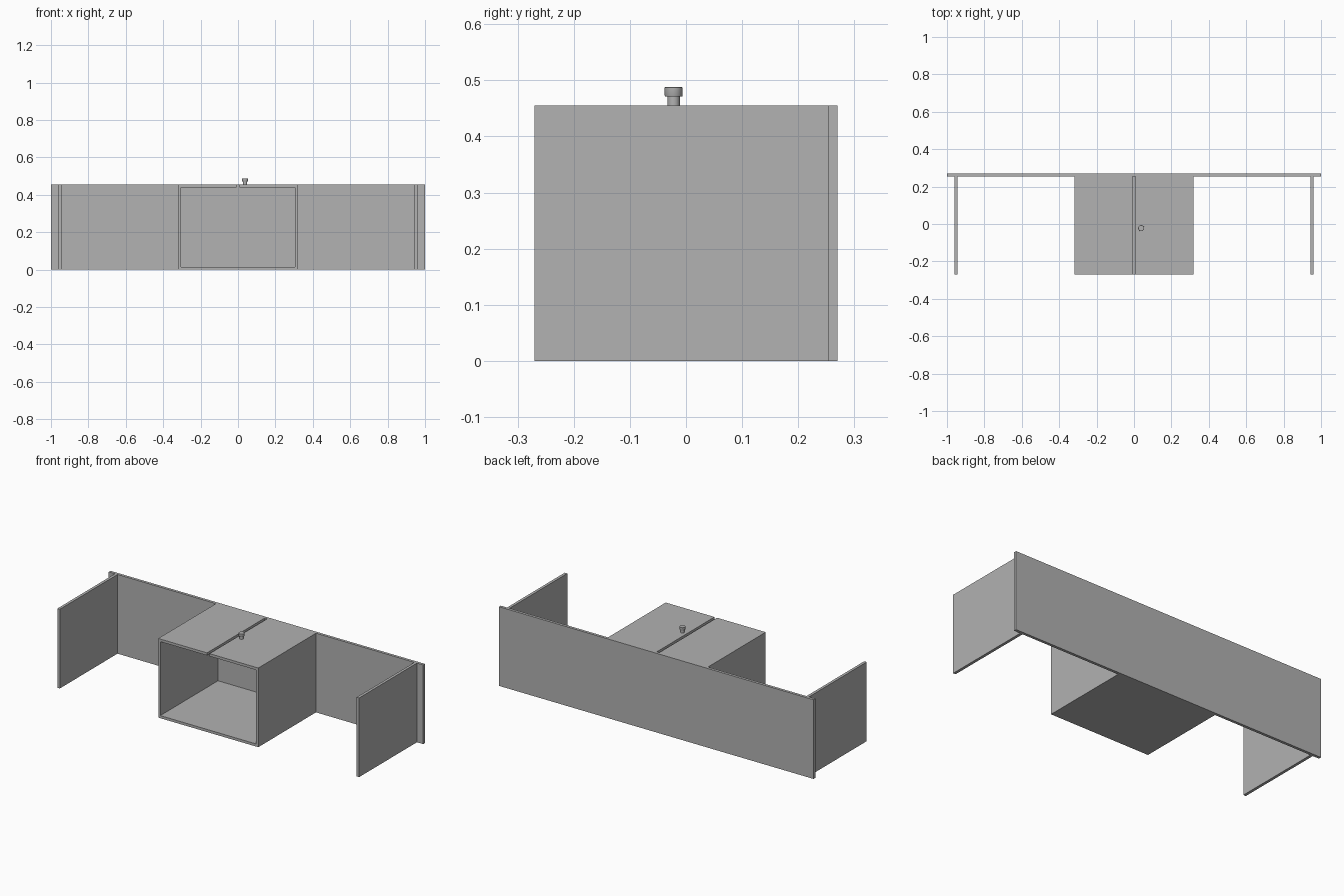
import bpy, bmesh, math

cube = bpy.data.objects.get("Cube")
if cube:
    bpy.data.objects.remove(cube, do_unlink=True)

# One plain grey for everything
grey = bpy.data.materials.new("plain_grey")
grey.use_nodes = True
colour = (0.445, 0.445, 0.445, 1)
grey.diffuse_color = colour
grey.node_tree.nodes["Principled BSDF"].inputs["Base Color"].default_value = colour


def panel(name, x, y, z):
    """Box spanning the given (low, high) range on each axis."""
    bpy.ops.mesh.primitive_cube_add(size=1)
    ob = bpy.context.object
    ob.name = name
    for v in ob.data.vertices:
        v.co = [lim[0] if c < 0 else lim[1] for c, lim in zip(v.co, (x, y, z))]
    ob.data.materials.append(grey)
    return ob


def lathe(name, profile, location, sides=24):
    """Turn a (radius, height) profile around the vertical axis."""
    bm = bmesh.new()
    rings = [[bm.verts.new((r * math.cos(2 * math.pi * i / sides),
                            r * math.sin(2 * math.pi * i / sides), h))
              for i in range(sides)] for r, h in profile]
    for low, high in zip(rings, rings[1:]):
        for i in range(sides):
            j = (i + 1) % sides
            bm.faces.new((low[i], low[j], high[j], high[i]))
    bm.faces.new(rings[0][::-1])
    bm.faces.new(rings[-1])
    mesh = bpy.data.meshes.new(name)
    bm.to_mesh(mesh)
    bm.free()
    ob = bpy.data.objects.new(name, mesh)
    ob.location = location
    bpy.context.collection.objects.link(ob)
    mesh.materials.append(grey)
    bpy.ops.object.select_all(action='DESELECT')
    ob.select_set(True)
    bpy.context.view_layer.objects.active = ob
    bpy.ops.object.shade_smooth_by_angle(angle=math.radians(30))
    return ob


H = 0.455                     # height
FRONT, INNER, BACK = -0.27, 0.254, 0.27
HALF, WALL, BOARD = 0.318, 0.013, 0.015
GAP = 0.008                   # half the slot between the lids
depth = (FRONT, INNER)

# Long back board and the box floor
panel("back_board", (-1, 1), (INNER, BACK), (0, H))
panel("box_floor", (WALL - HALF, HALF - WALL), depth, (0, BOARD))

# Mirrored end boards, box walls and lids
for side, s in (("left", 1), ("right", -1)):
    def span(a, b):
        return tuple(sorted((s * a, s * b)))
    panel(side + "_end_board", span(0.944, 0.96), depth, (0, H))
    panel(side + "_box_wall", span(HALF - WALL, HALF), depth, (0, H))
    panel(side + "_lid", span(GAP, HALF - WALL), depth, (H - BOARD, H))

# Knob on the left lid
lathe("lid_knob", [(0.011, 0), (0.011, 0.016), (0.015, 0.016), (0.016, 0.018),
                   (0.016, 0.032), (0.015, 0.033)], (0.038, -0.022, H))
